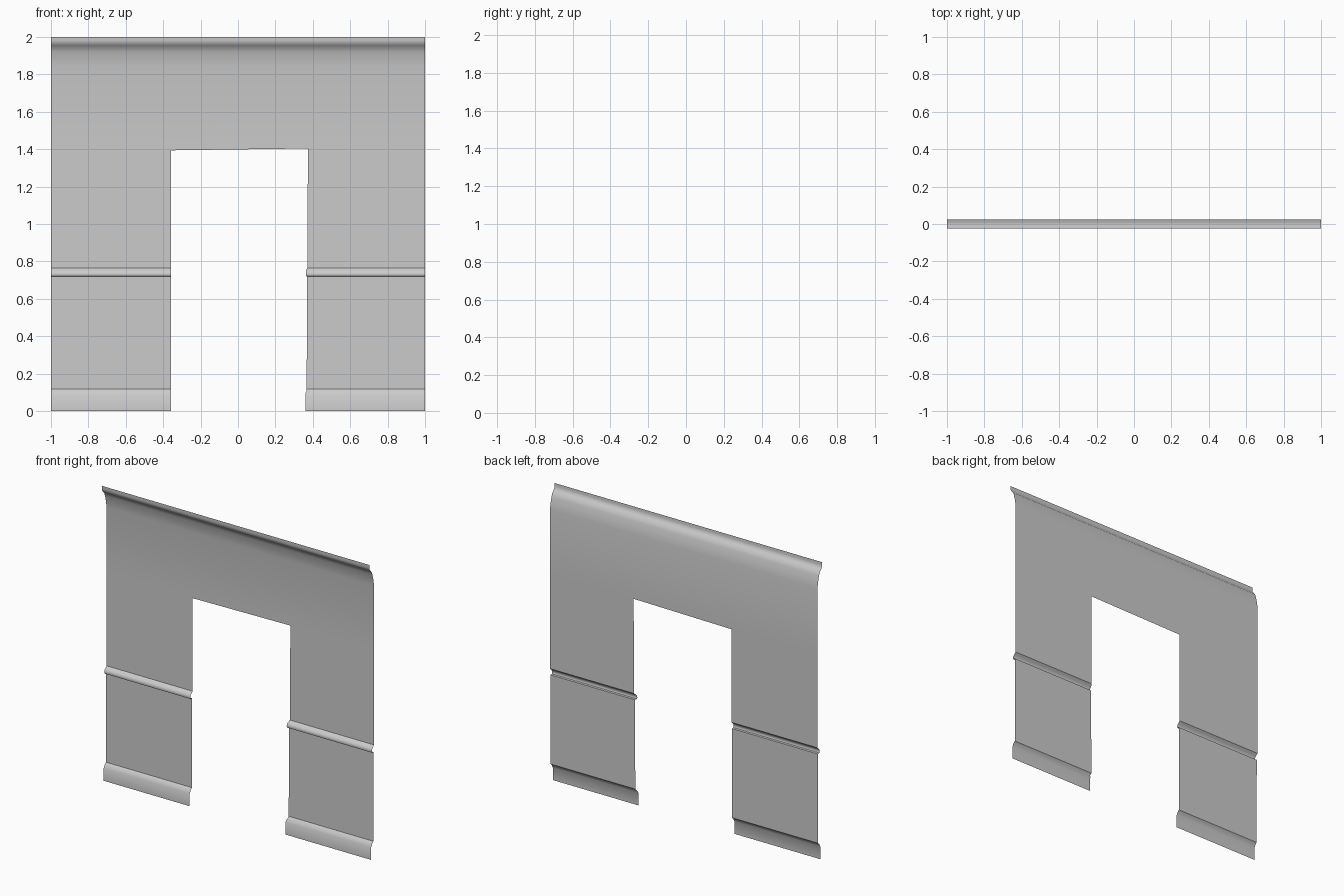
import bpy, bmesh, math

if "Cube" in bpy.data.objects:
    bpy.data.objects.remove(bpy.data.objects["Cube"])

# Wall cross-section as (y, z), from the floor up
LOWER = [(-0.006, 0.0), (-0.006, 0.085), (0.0, 0.095), (0.004, 0.105), (0.017, 0.117),  # baseboard
         (0.018, 0.72),                                                            # lower panel
         (0.003, 0.721), (0.0, 0.73), (0.002, 0.742), (0.010, 0.752), (0.025, 0.765),   # chair rail
         (0.025, 1.4)]                                                             # wall to door head
UPPER = [(0.025, 1.4), (0.025, 1.84),                                              # header
         (0.017, 1.885), (0.008, 1.92), (0.001, 1.94), (-0.013, 1.955),
         (-0.022, 1.967), (-0.025, 1.98), (-0.025, 2.0)]                            # crown moulding


def door_right(y, z):
    """Door jamb leans slightly and follows the mouldings."""
    if z < 0.1:
        return 0.36
    if 0.7205 < z < 0.76:
        return 0.364
    return 0.366 + 0.008 * min(z / 1.4, 1)


def head(x):
    """Door head height, slightly tilted."""
    return 1.394 if x < 0 else 1.404


def add_strip(bm, profile, xs):
    rows = []
    for y, z in profile:
        row = []
        for x in xs(y, z):
            zz = z
            if z == 1.4 and abs(x) < 0.9:
                zz = head(x)
            row.append(bm.verts.new((x, y, zz)))
        rows.append(row)
    for a, b in zip(rows, rows[1:]):
        for i in range(len(a) - 1):
            bm.faces.new((a[i], a[i + 1], b[i + 1], b[i]))


bm = bmesh.new()
add_strip(bm, LOWER, lambda y, z: (-1.0, -0.357))                     # left of doorway
add_strip(bm, LOWER, lambda y, z: (door_right(y, z), 1.0))            # right of doorway
add_strip(bm, UPPER, lambda y, z: (-1.0, -0.357, door_right(0, 1.4), 1.0))  # above doorway
bmesh.ops.remove_doubles(bm, verts=bm.verts, dist=0.0005)

mesh = bpy.data.meshes.new("doorway_wall")
bm.to_mesh(mesh)
bm.free()
wall = bpy.data.objects.new("doorway_wall", mesh)
bpy.context.collection.objects.link(wall)
bpy.context.view_layer.objects.active = wall
wall.select_set(True)
bpy.ops.object.shade_smooth_by_angle(angle=math.radians(35))
